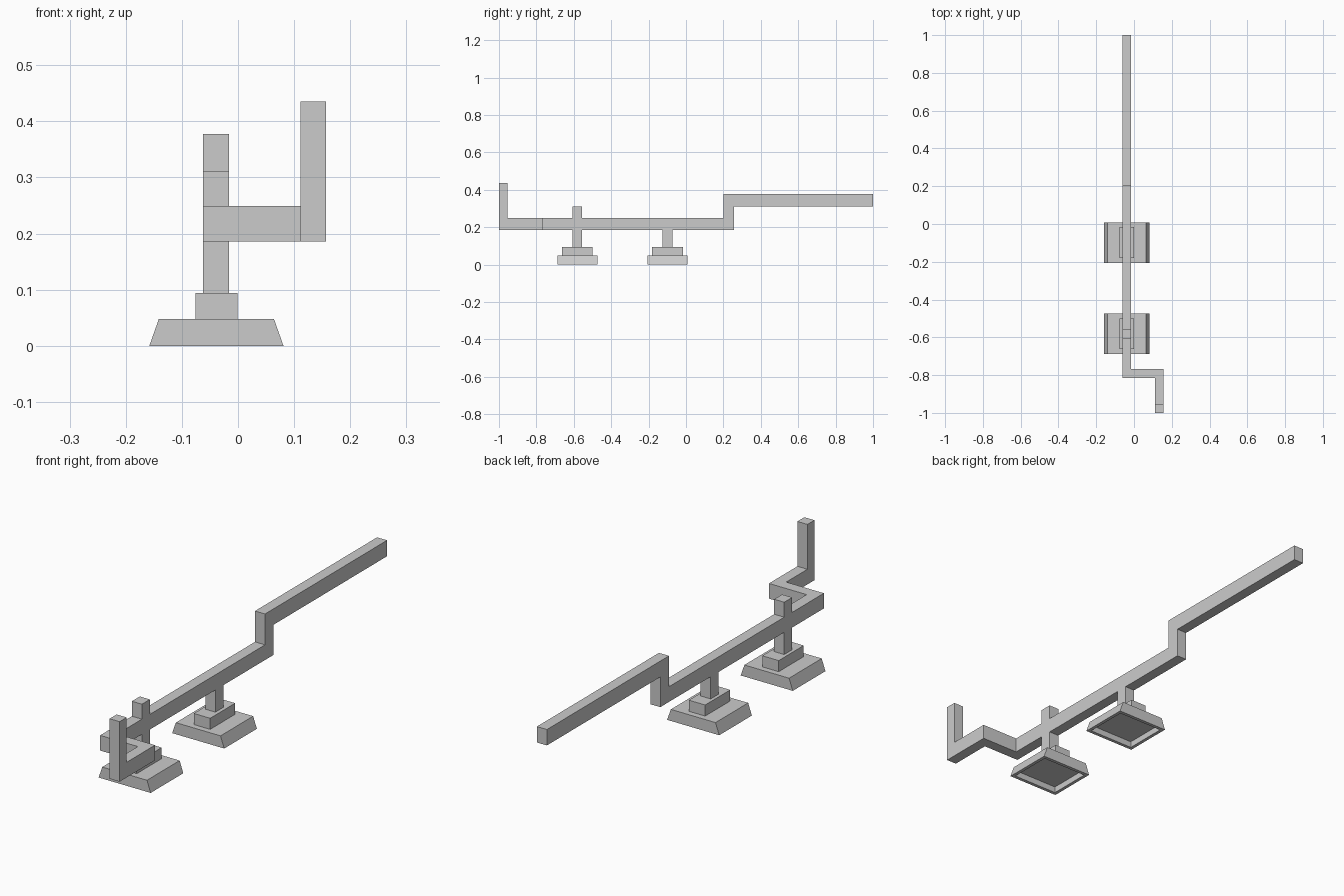
import bpy, bmesh
from mathutils import Vector

if "Cube" in bpy.data.objects:
    bpy.data.objects.remove(bpy.data.objects["Cube"])


def prism(name, profile, axes, lo, hi):
    """Extrude a 2D profile lying in the given axes along the remaining axis."""
    rest = 3 - axes[0] - axes[1]
    bm = bmesh.new()
    verts = []
    for p in profile:
        co = [0, 0, 0]
        co[axes[0]], co[axes[1]], co[rest] = p[0], p[1], lo
        verts.append(bm.verts.new(co))
    face = bm.faces.new(verts)
    geom = bmesh.ops.extrude_face_region(bm, geom=[face])["geom"]
    shift = Vector((0, 0, 0))
    shift[rest] = hi - lo
    bmesh.ops.translate(bm, vec=shift,
                        verts=[g for g in geom if isinstance(g, bmesh.types.BMVert)])
    bmesh.ops.recalc_face_normals(bm, faces=bm.faces)
    return finish(name, bm)


def finish(name, bm):
    mesh = bpy.data.meshes.new(name)
    bm.to_mesh(mesh)
    bm.free()
    obj = bpy.data.objects.new(name, mesh)
    bpy.context.collection.objects.link(obj)
    return obj


def box(name, x, y, z):
    rect = [(x[0], y[0]), (x[1], y[0]), (x[1], y[1]), (x[0], y[1])]
    return prism(name, rect, (0, 1), *z)


def hollow_underside(obj, rim, depth):
    """Recess the bottom face, leaving a rim."""
    bm = bmesh.new()
    bm.from_mesh(obj.data)
    bm.normal_update()
    bottom = min(bm.faces, key=lambda f: f.normal.z)
    bmesh.ops.inset_region(bm, faces=[bottom], thickness=rim)
    top = bmesh.ops.extrude_face_region(bm, geom=[bottom])["geom"]
    bmesh.ops.delete(bm, geom=[f for f in bm.faces if f == bottom], context='FACES')
    bmesh.ops.translate(bm, vec=(0, 0, depth),
                        verts=[g for g in top if isinstance(g, bmesh.types.BMVert)])
    bmesh.ops.recalc_face_normals(bm, faces=bm.faces)
    bm.to_mesh(obj.data)
    bm.free()


BX = (-0.062, -0.016)      # bar width
BZ = (0.186, 0.249)        # lower bar height

# Two stands: sloped foot, block and post
for label, y, post_top in (("front", -0.581, 0.311), ("back", -0.099, BZ[0])):
    foot = prism(label + "_foot",
                 [(-0.158, 0), (0.081, 0), (0.064, 0.048), (-0.141, 0.048)],
                 (0, 2), y - 0.107, y + 0.107)
    hollow_underside(foot, 0.02, 0.026)
    box(label + "_block", (-0.076, -0.001), (y - 0.082, y + 0.082), (0.048, 0.094))
    box(label + "_post", BX, (y - 0.026, y + 0.026), (0.094, post_top))

# Long bar stepping up to the raised rear length
prism("stepped_bar",
      [(-0.768, BZ[0]), (0.257, BZ[0]), (0.257, 0.311), (1, 0.311),
       (1, 0.377), (0.2, 0.377), (0.2, BZ[1]), (-0.768, BZ[1])],
      (1, 2), *BX)

# Sideways crank at the front
prism("crank",
      [(-0.062, -0.815), (0.111, -0.815), (0.111, -1), (0.157, -1),
       (0.157, -0.768), (-0.062, -0.768)],
      (0, 1), *BZ)

# Upright handle at the crank end
box("handle", (0.111, 0.157), (-1, -0.954), (BZ[1], 0.435))
